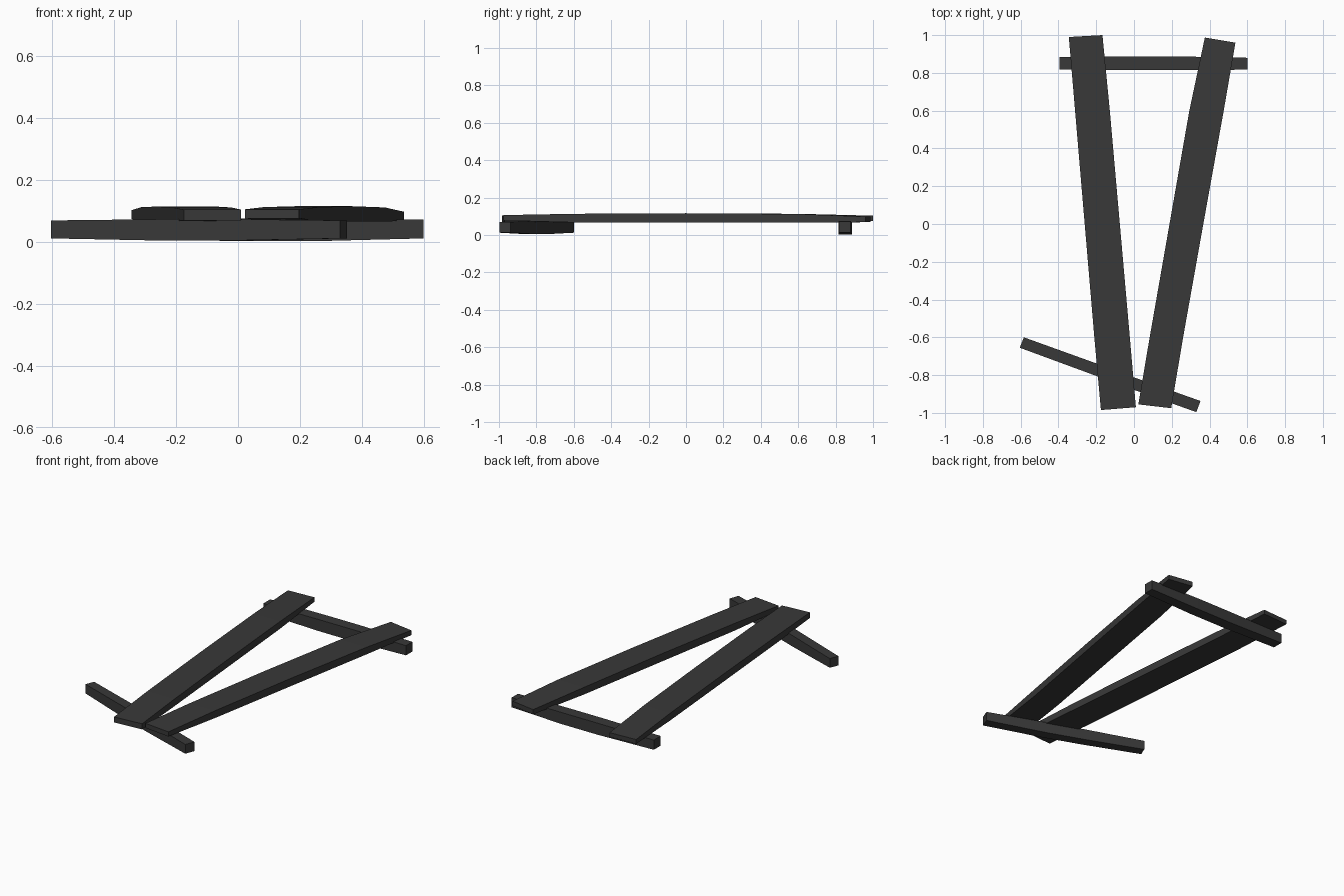
import bpy

dark = bpy.data.materials.new("dark_wood")
dark.diffuse_color = (0.04, 0.04, 0.04, 1)


def board(name, stations):
    """Loft a rectangular board through stations (x1, y1, x2, y2, z_bottom, z_top)."""
    verts, faces = [], []
    for x1, y1, x2, y2, zb, zt in stations:
        verts += [(x1, y1, zb), (x2, y2, zb), (x2, y2, zt), (x1, y1, zt)]
    for s in range(len(stations) - 1):
        a = 4 * s
        for i in range(4):
            j = (i + 1) % 4
            faces.append((a + i, a + j, a + 4 + j, a + 4 + i))
    n = len(verts)
    faces += [(3, 2, 1, 0), (n - 4, n - 3, n - 2, n - 1)]
    mesh = bpy.data.meshes.new(name)
    mesh.from_pydata(verts, [], faces)
    mesh.materials.append(dark)
    ob = bpy.data.objects.new(name, mesh)
    bpy.context.collection.objects.link(ob)
    return ob


# Long planks, gently bowed, running front to back
board("left_plank", [
    (-0.175, -0.985, 0.01, -0.97, 0.07, 0.105),
    (-0.14, -0.6, -0.025, -0.6, 0.067, 0.112),
    (-0.225, 0.0, -0.075, 0.0, 0.067, 0.115),
    (-0.305, 0.6, -0.128, 0.6, 0.067, 0.113),
    (-0.345, 0.99, -0.167, 1.0, 0.075, 0.103),
][:1] + [
    (-0.21, -0.6, -0.022, -0.6, 0.067, 0.112),
    (-0.261, 0.0, -0.075, 0.0, 0.067, 0.115),
    (-0.312, 0.6, -0.128, 0.6, 0.067, 0.113),
    (-0.345, 0.99, -0.167, 1.0, 0.075, 0.103),
])
board("right_plank", [
    (0.023, -0.955, 0.197, -0.975, 0.077, 0.106),
    (0.083, -0.6, 0.26, -0.6, 0.067, 0.113),
    (0.188, 0.0, 0.367, 0.0, 0.067, 0.116),
    (0.293, 0.6, 0.475, 0.6, 0.067, 0.112),
    (0.375, 0.987, 0.537, 0.96, 0.068, 0.098),
])

# Cross beams underneath
board("back_beam", [
    (-0.395, 0.885, -0.395, 0.817, 0.012, 0.073),
    (0.0, 0.887, 0.0, 0.815, 0.003, 0.076),
    (0.25, 0.887, 0.25, 0.815, 0.003, 0.076),
    (0.6, 0.88, 0.6, 0.817, 0.012, 0.073),
])
board("front_beam", [
    (-0.583, -0.6, -0.605, -0.655, 0.012, 0.07),
    (-0.23, -0.727, -0.252, -0.785, 0.005, 0.074),
    (0.0, -0.812, -0.022, -0.87, 0.005, 0.074),
    (0.352, -0.937, 0.33, -0.996, 0.012, 0.07),
])
